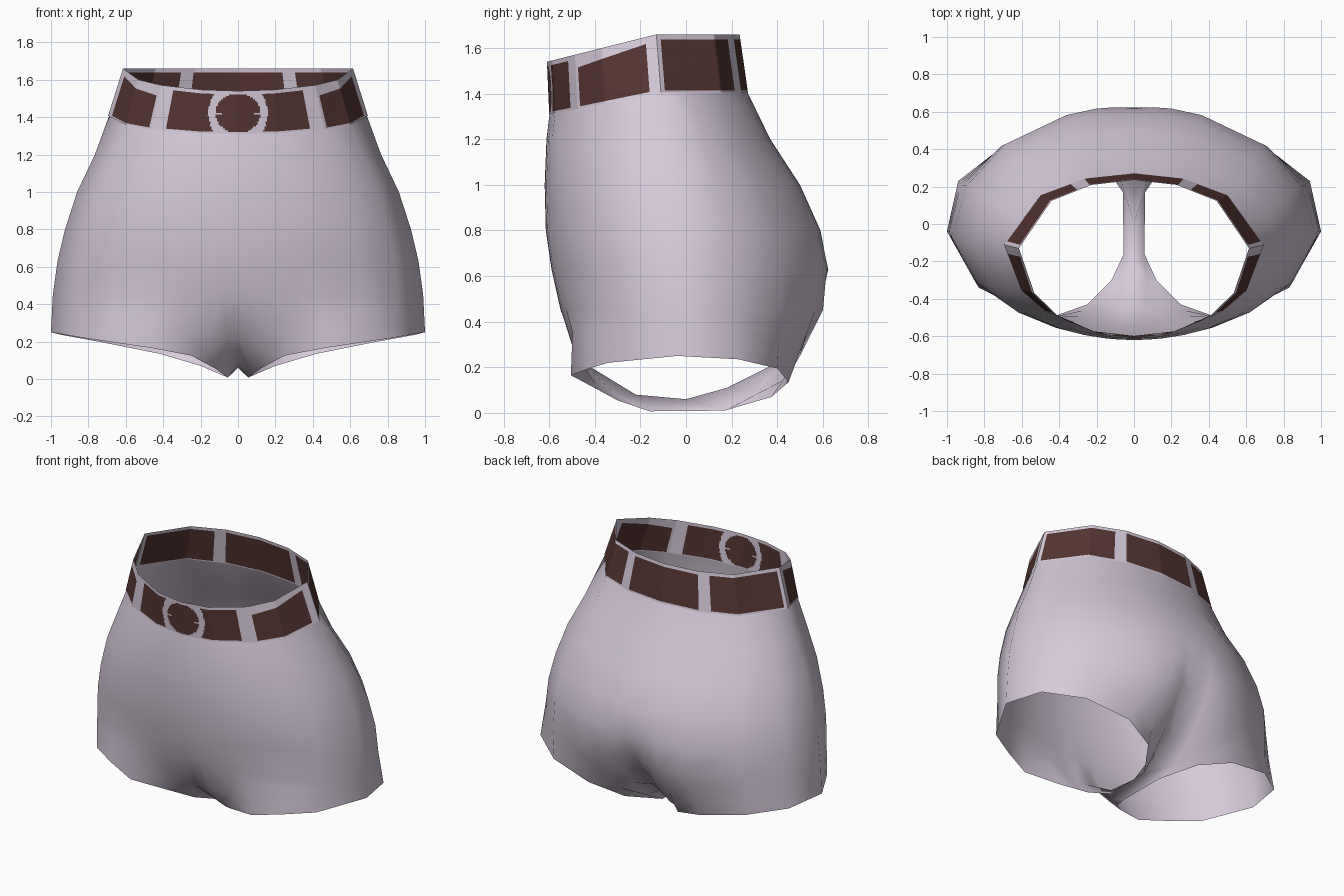
import bpy, bmesh
from math import sin, cos, radians
from mathutils import Vector

cube = bpy.data.objects.get("Cube")
if cube:
    bpy.data.objects.remove(cube, do_unlink=True)


def make_material(name, color):
    mat = bpy.data.materials.new(name)
    mat.use_nodes = True
    mat.diffuse_color = color
    mat.node_tree.nodes["Principled BSDF"].inputs["Base Color"].default_value = color
    return mat


FABRIC = make_material("pale lavender fabric", (0.67, 0.59, 0.7, 1))
LEATHER = make_material("dark brown leather", (0.09, 0.035, 0.032, 1))


def ring_point(deg, width, mid, front, back):
    """Plan point on a hip ring: 0 is front centre, 180 is back centre."""
    c = cos(radians(deg))
    depth = mid - front if c > 0 else back - mid
    return Vector((width * abs(sin(radians(deg))), mid - depth * c, 0))


BELT_CORNERS = (0, 18, 42, 60, 90, 134, 158, 180)


def belt_point(deg, *ring):
    """Plan point on the faceted belt, on the straight run between two corners."""
    for lo, hi in zip(BELT_CORNERS, BELT_CORNERS[1:]):
        if deg <= hi:
            t = (deg - lo) / (hi - lo)
            return ring_point(lo, *ring).lerp(ring_point(hi, *ring), t)


def belt_bottom(y):
    return min(1.31 + (y + 0.6) * 0.2, 1.405)


def belt_top(y):
    return min(1.54 + (y + 0.61) * 0.25, 1.66)


def build_half(name, rows, materials, rule=None, bridge=None):
    """Skin a half grid of points, mirror it across x and shade it."""
    bm = bmesh.new()
    grid = [[bm.verts.new(p) for p in row] for row in rows]
    for r in range(len(grid) - 1):
        for j in range(len(grid[r]) - 1):
            face = bm.faces.new((grid[r][j], grid[r + 1][j],
                                 grid[r + 1][j + 1], grid[r][j + 1]))
            if rule:
                face.material_index = rule(r, j, face.calc_center_median())
    if bridge:
        bm.faces.new([grid[-1][j] for j in bridge])
    for v in bm.verts:
        if abs(v.co.x) < 0.001:
            v.co.x = 0
    bmesh.ops.remove_doubles(bm, verts=bm.verts[:], dist=0.0005)
    mesh = bpy.data.meshes.new(name)
    bm.to_mesh(mesh)
    bm.free()
    for mat in materials:
        mesh.materials.append(mat)
    obj = bpy.data.objects.new(name, mesh)
    bpy.context.collection.objects.link(obj)
    mirror = obj.modifiers.new("mirror", 'MIRROR')
    mirror.use_clip = True
    bpy.ops.object.select_all(action='DESELECT')
    obj.select_set(True)
    bpy.context.view_layer.objects.active = obj
    bpy.ops.object.shade_smooth_by_angle(angle=radians(50))


# Shorts body: hip rings as (z, half width, middle y, front y, back y, back dimple)
RINGS = [
    (1.2, 0.765, -0.1, -0.612, 0.37, 0),
    (1.0, 0.86, -0.08, -0.62, 0.5, 0),
    (0.8, 0.925, -0.06, -0.615, 0.59, 0),
    (0.63, 0.965, -0.05, -0.59, 0.632, 0.01),
    (0.45, 0.99, -0.04, -0.55, 0.615, 0.07),
]
ANGLES = (0, 5, 10, 18, 27, 42, 60, 90, 112, 134, 158, 168, 174, 180)

waist = []
for a in ANGLES:
    p = belt_point(a, 0.688, -0.11, -0.598, 0.268)
    p.z = belt_bottom(p.y) + 0.005
    waist.append(p)
body = [waist]
for z, width, mid, front, back, dimple in RINGS:
    row = []
    for a in ANGLES:
        p = ring_point(a, width, mid, front, back)
        p.z = z
        if a > 170:
            p.y -= dimple if a == 180 else dimple * 0.4
        row.append(p)
    body.append(row)

# Leg opening edge, running from the crotch round the leg and back to the crotch
leg_edge = [Vector(p) for p in (
    (0, 0, 0.06), (0.055, -0.16, 0.007), (0.12, -0.3, 0.055),
    (0.25, -0.43, 0.125), (0.46, -0.505, 0.165), (0.66, -0.425, 0.195),
    (0.83, -0.34, 0.22), (1, -0.04, 0.25), (0.94, 0.23, 0.235),
    (0.72, 0.4, 0.195), (0.42, 0.45, 0.135), (0.2, 0.375, 0.07),
    (0.06, 0.17, 0.01), (0, 0, 0.06))]

# Two rows between hips and leg edge; the centre columns curl under the crotch
CURL = [
    {0: (0, -0.45, 0.22), 1: (0.06, -0.46, 0.22), 2: (0.14, -0.485, 0.25),
     11: (0.23, 0.5, 0.25), 12: (0.1, 0.43, 0.21), 13: (0, 0.36, 0.2)},
    {0: (0, -0.22, 0.08), 1: (0.07, -0.3, 0.075), 2: (0.135, -0.4, 0.13),
     11: (0.22, 0.44, 0.15), 12: (0.09, 0.3, 0.08), 13: (0, 0.18, 0.11)},
]
hips = body[-1]
for k, curl in enumerate(CURL):
    body.append([Vector(curl[j]) if j in curl
                 else hips[j].lerp(leg_edge[j], (k + 1) / 3)
                 for j in range(len(leg_edge))])
body.append(leg_edge)
build_half("shorts_body", body, [FABRIC], bridge=(0, 12, 1))

# Belt: a fine strip whose panels, loops and buckle are coloured by rule
STEPS, LEVELS = 240, 24
LOOPS = [(34.5, 43.5), (84, 93), (150, 157.5)]


def rim_share(a):
    """Share of the belt height above a panel; side panels rise to the hip."""
    return 0.25 - 0.13 * (a - 42) / 42 if 42 < a < 86 else 0.085


belt = []
for r in range(LEVELS + 1):
    row = []
    for j in range(STEPS + 1):
        a = 180 * j / STEPS
        top = belt_point(a, 0.615, -0.13, -0.61, 0.235)
        low = belt_point(a, 0.695, -0.11, -0.6, 0.272)
        top.z, low.z = belt_top(top.y), belt_bottom(low.y)
        rim = rim_share(a)
        t = rim + (1 - rim) * (r - 1) / (LEVELS - 1) if r else 0
        row.append(top.lerp(low, t))
    belt.append(row)


def belt_color(r, j, c):
    a = 180 * (j + 0.5) / STEPS
    if r == 0 or r == LEVELS - 1:
        return 0
    if any(lo < a < hi for lo, hi in LOOPS):
        return 0
    if a < 34:
        dz = c.z - 1.42
        if (c.x / 0.12) ** 2 + (dz / 0.105) ** 2 < 1:
            return 0 if c.x > 0.085 and abs(dz) < 0.005 else 1
        if (c.x / 0.158) ** 2 + (dz / 0.17) ** 2 < 1:
            return 0
    return 1


build_half("belt", belt, [FABRIC, LEATHER], rule=belt_color)
